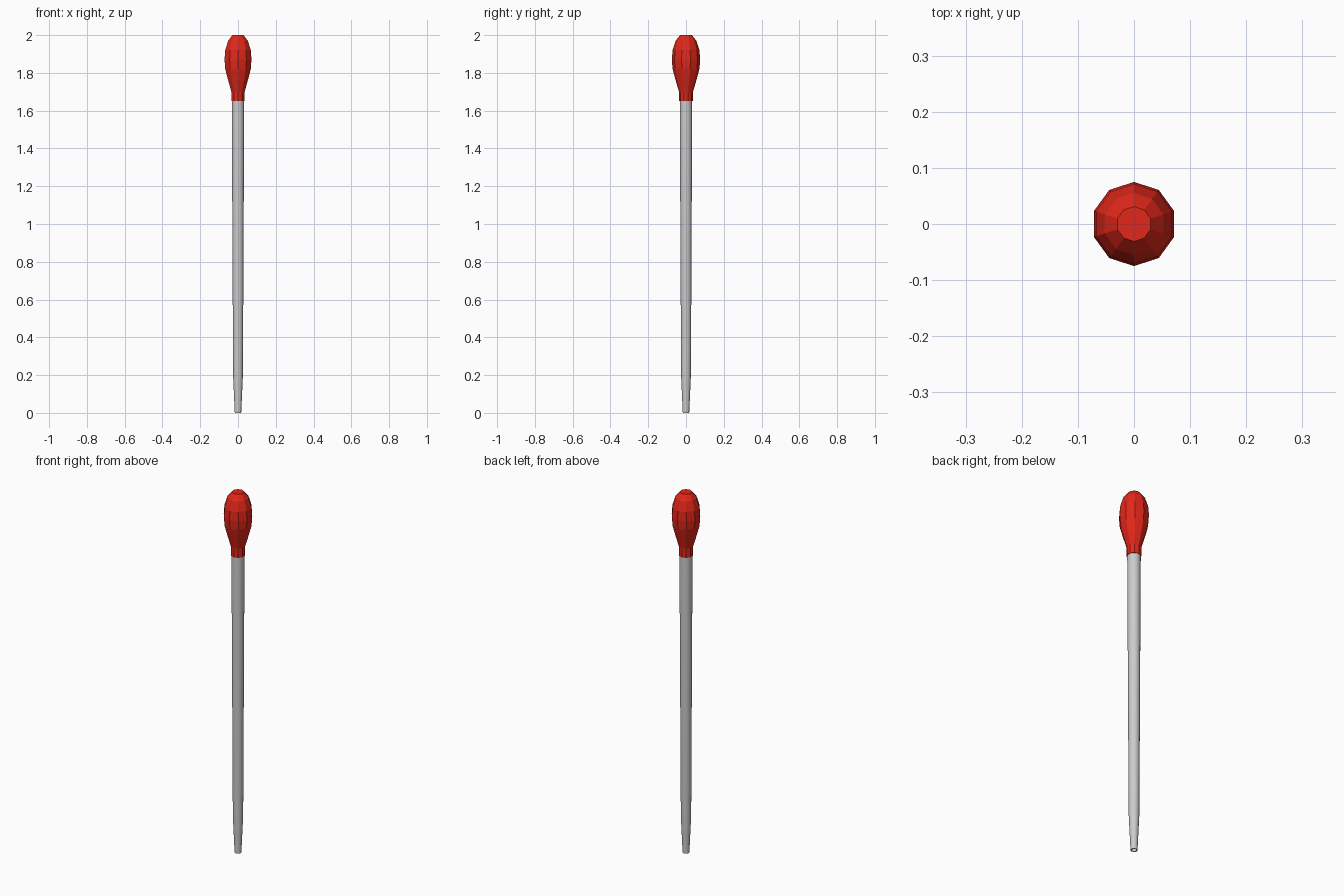
import bpy, bmesh, math

if "Cube" in bpy.data.objects:
    bpy.data.objects.remove(bpy.data.objects["Cube"])


def lathe(name, profile, sides, start, cap_ends=(False, False), smooth=False):
    """Revolve (radius, z) points around the z axis."""
    bm = bmesh.new()
    rings = []
    for r, z in profile:
        rings.append([bm.verts.new((r * math.cos(start + math.tau * i / sides),
                                    r * math.sin(start + math.tau * i / sides), z))
                      for i in range(sides)])
    for a, b in zip(rings, rings[1:]):
        for i in range(sides):
            j = (i + 1) % sides
            bm.faces.new((a[i], a[j], b[j], b[i]))
    if cap_ends[0]:
        bm.faces.new(rings[0][::-1])
    if cap_ends[1]:
        bm.faces.new(rings[-1])
    mesh = bpy.data.meshes.new(name)
    bm.to_mesh(mesh)
    bm.free()
    obj = bpy.data.objects.new(name, mesh)
    bpy.context.collection.objects.link(obj)
    if smooth:
        bpy.ops.object.select_all(action='DESELECT')
        obj.select_set(True)
        bpy.context.view_layer.objects.active = obj
        bpy.ops.object.shade_smooth_by_angle(angle=math.radians(40))
    return obj


# Hollow tube: inner bore down to the tip, then outer wall up to the bulb
lathe("glass_tube",
      [(0.028, 1.68), (0.022, 0.20), (0.013, 0.0),
       (0.017, 0.0), (0.026, 0.20), (0.033, 1.65), (0.033, 1.68)],
      20, math.pi / 2, smooth=True)

# Ten-sided squeeze bulb with a collar and flat top
bulb = lathe("rubber_bulb",
             [(0.033, 1.65), (0.037, 1.65), (0.037, 1.70), (0.056, 1.765),
              (0.071, 1.82), (0.075, 1.87), (0.071, 1.92), (0.055, 1.97),
              (0.031, 2.0)],
             10, math.pi / 2, cap_ends=(True, True))
red = bpy.data.materials.new("red_rubber")
red.diffuse_color = (0.75, 0.02, 0.01, 1)
red.use_nodes = True
red.node_tree.nodes["Principled BSDF"].inputs["Base Color"].default_value = red.diffuse_color
bulb.data.materials.append(red)
